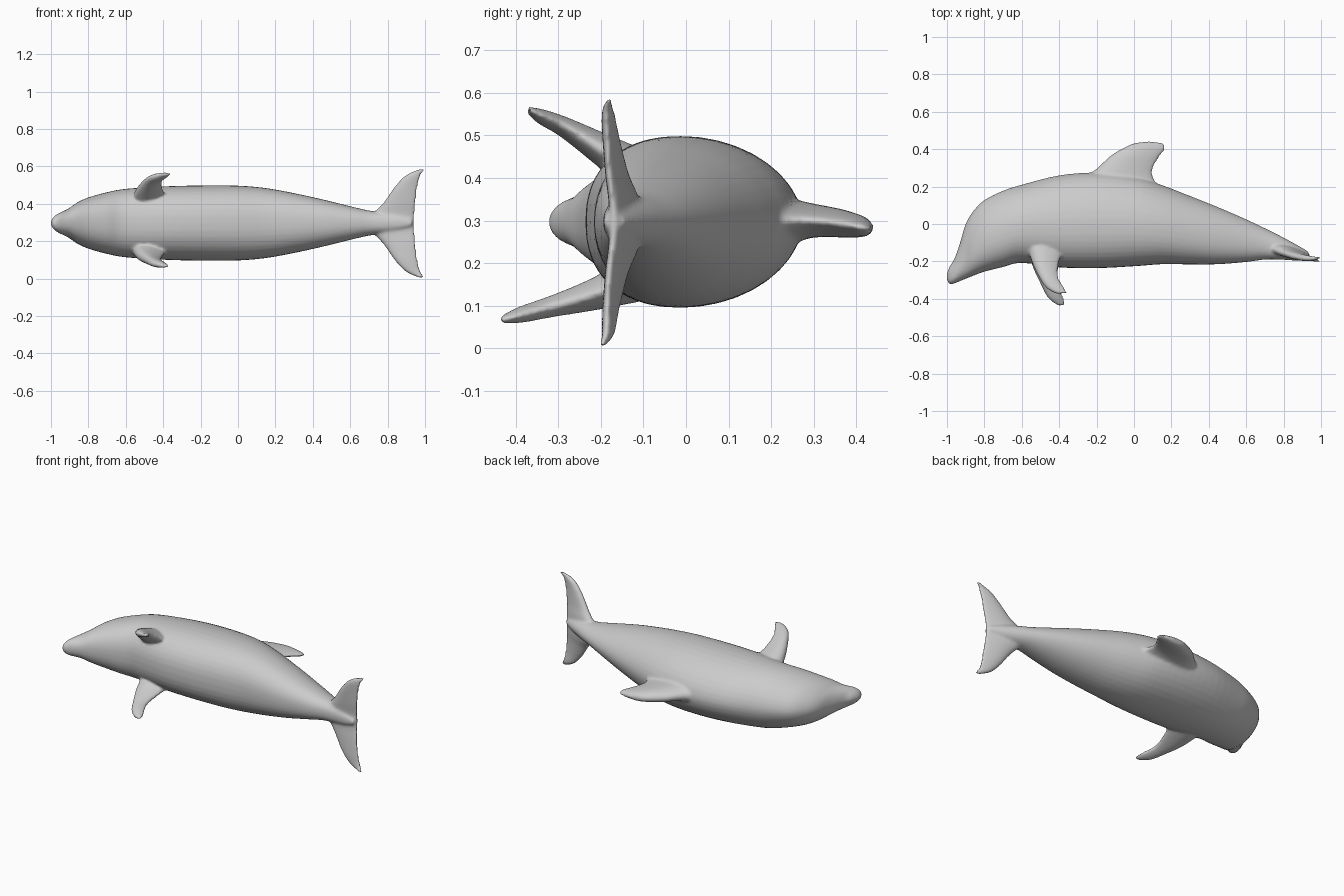
import bpy, bmesh, math
from mathutils import Vector

if "Cube" in bpy.data.objects:
    bpy.data.objects.remove(bpy.data.objects["Cube"])

ZC = 0.297  # height of the body's centre plane


def spline(rows, steps):
    """Catmull-Rom interpolation of rows of numbers."""
    out = []
    n = len(rows)
    for i in range(n - 1):
        p = [rows[max(i - 1, 0)], rows[i], rows[i + 1], rows[min(i + 2, n - 1)]]
        for s in range(steps):
            t = s / steps
            out.append([0.5 * (2 * b + (c - a) * t + (2 * a - 5 * b + 4 * c - d) * t * t
                               + (3 * b - a - 3 * c + d) * t ** 3) for a, b, c, d in zip(*p)])
    out.append(list(rows[-1]))
    return out


def loft(bm, rings):
    """Closed skin through equal-sized rings of points."""
    vs = [[bm.verts.new(p) for p in r] for r in rings]
    n = len(vs[0])
    for a, b in zip(vs, vs[1:]):
        for i in range(n):
            bm.faces.new((a[i], a[(i + 1) % n], b[(i + 1) % n], b[i]))
    bm.faces.new(vs[0][::-1])
    bm.faces.new(vs[-1])


def power(v, e):
    return math.copysign(abs(v) ** e, v)


def fin(bm, rows, n=20):
    """Rows: leading x, y, trailing x, y, z of both, thickness."""
    rows = spline(rows, 5)
    mids = [Vector(((r[0] + r[2]) / 2, (r[1] + r[3]) / 2, r[4])) for r in rows]
    rings = []
    for i, r in enumerate(rows):
        chord = Vector((r[2] - r[0], r[3] - r[1], 0)) / 2
        span = mids[min(i + 1, len(mids) - 1)] - mids[max(i - 1, 0)]
        up = chord.cross(span).normalized() * max(r[5], 0.004) / 2
        rings.append([mids[i] + chord * math.cos(a) + up * math.sin(a) * (1 - 0.35 * math.cos(a))
                      for a in (2 * math.pi * k / n for k in range(n))])
    loft(bm, rings)


bm = bmesh.new()

# Body: x, belly y, back y, half width
body = [(-1.0, -.30, -.262, .012), (-.985, -.322, -.225, .034), (-.96, -.318, -.185, .052),
        (-.93, -.305, -.10, .066), (-.90, -.293, 0, .082), (-.86, -.277, .068, .11),
        (-.80, -.255, .128, .137), (-.70, -.23, .178, .165), (-.60, -.208, .21, .183),
        (-.40, -.232, .26, .196), (-.20, -.236, .275, .201), (0, -.226, .255, .2),
        (.15, -.215, .208, .187), (.30, -.216, .15, .16), (.45, -.215, .09, .127),
        (.60, -.203, .025, .09), (.70, -.19, -.022, .067), (.78, -.19, -.062, .057),
        (.86, -.195, -.105, .045), (.93, -.193, -.145, .02)]
rings = []
for x, lo, hi, w in spline(body, 4):
    mid = lo + (hi - lo) * 0.44
    ring = []
    for k in range(40):
        a = 2 * math.pi * k / 40
        c, s = math.cos(a), math.sin(a)
        if s < 0:  # fuller belly
            ring.append((x, mid + power(s, .86) * (mid - lo), ZC + power(c, .86) * w))
        else:      # narrower back
            ring.append((x, mid + s * (hi - mid), ZC + power(c, 1.08) * w))
    rings.append(ring)
loft(bm, rings)

# Tail flukes, one per side
for side, tip_y in ((1, -.18), (-1, -.198)):
    rows = [(.69, -.12, .945, -.17, 0, .06), (.73, -.13, .945, -.175, .06, .055),
            (.78, -.15, .95, -.182, .115, .045), (.84, -.17, .962, -.187, .20, .036),
            (.90, -.18, .98, -.188, .26, .028), (.97, tip_y, 1.0, tip_y, .29, .012)]
    fin(bm, [(a, b, c, d, ZC - .002 + side * z, t) for a, b, c, d, z, t in rows])

# Dorsal fin, leaning slightly
fin(bm, [(-.40, .12, .22, .12, ZC, .15), (-.30, .23, .135, .20, ZC, .12),
         (-.215, .285, .10, .265, .30, .085), (-.165, .33, .11, .315, .298, .07),
         (-.12, .37, .137, .36, .293, .063), (-.045, .413, .168, .402, .286, .05),
         (.0, .431, .165, .422, .282, .036), (.06, .44, .145, .438, .28, .015)])

# Pectoral fins, spread unevenly
fin(bm, [(-.57, -.12, -.37, -.12, .42, .10), (-.545, -.205, -.40, -.205, .472, .07),
         (-.505, -.29, -.405, -.28, .52, .046), (-.465, -.345, -.375, -.335, .545, .034),
         (-.41, -.375, -.355, -.37, .562, .014)])
fin(bm, [(-.57, -.12, -.37, -.12, .16, .10), (-.545, -.22, -.40, -.22, .125, .07),
         (-.50, -.32, -.41, -.31, .098, .048), (-.46, -.395, -.38, -.385, .078, .036),
         (-.405, -.438, -.365, -.432, .066, .016)])

bmesh.ops.recalc_face_normals(bm, faces=bm.faces)
mesh = bpy.data.meshes.new("body_with_fins")
bm.to_mesh(mesh)
bm.free()
obj = bpy.data.objects.new("body_with_fins", mesh)
bpy.context.collection.objects.link(obj)

# Grey skin
skin = bpy.data.materials.new("grey_skin")
skin.diffuse_color = (0.6, 0.6, 0.6, 1)
skin.use_nodes = True
skin.node_tree.nodes["Principled BSDF"].inputs["Base Color"].default_value = skin.diffuse_color
mesh.materials.append(skin)

# Fuse the parts into one soft skin
remesh = obj.modifiers.new("fuse", 'REMESH')
remesh.mode = 'VOXEL'
remesh.voxel_size = 0.008
remesh.use_smooth_shade = True
soften = obj.modifiers.new("soften", 'SMOOTH')
soften.factor = 0.5
soften.iterations = 6
